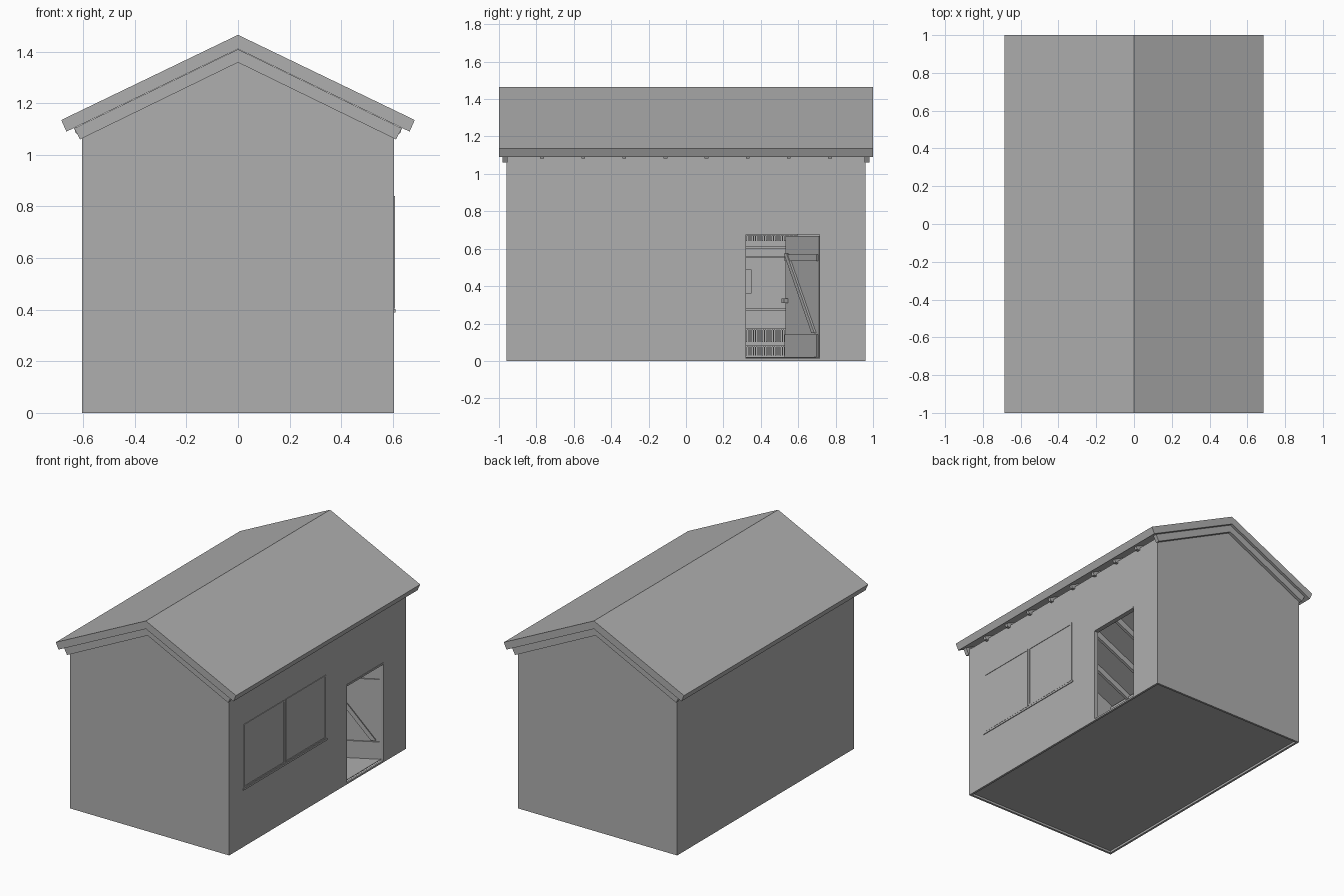
import bpy
import bmesh
from math import radians
from mathutils import Vector

cube = bpy.data.objects.get("Cube")
if cube:
    bpy.data.objects.remove(cube, do_unlink=True)

SHADE = (0.426, 0.426, 0.426, 1)
grey = bpy.data.materials.new("plain_grey")
grey.use_nodes = True
grey.diffuse_color = SHADE
grey.node_tree.nodes["Principled BSDF"].inputs["Base Color"].default_value = SHADE


def prism(bm, profile, axis, a, b):
    """Extrude a profile along x (profile is y,z) or y (profile is x,z)."""
    place = (lambda p: (a, *p)) if axis == "x" else (lambda p: (p[0], a, p[1]))
    face = bm.faces.new([bm.verts.new(place(p)) for p in profile])
    step = Vector((b - a, 0, 0)) if axis == "x" else Vector((0, b - a, 0))
    extruded = bmesh.ops.extrude_face_region(bm, geom=[face])["geom"]
    moved = [g for g in extruded if isinstance(g, bmesh.types.BMVert)]
    bmesh.ops.translate(bm, verts=moved, vec=step)


def box(bm, x, y, z):
    prism(bm, [(y[0], z[0]), (y[1], z[0]), (y[1], z[1]), (y[0], z[1])], "x", *x)


def finish(bm, name, location=(0, 0, 0), turn=0):
    bmesh.ops.recalc_face_normals(bm, faces=bm.faces)
    mesh = bpy.data.meshes.new(name)
    bm.to_mesh(mesh)
    bm.free()
    mesh.materials.append(grey)
    obj = bpy.data.objects.new(name, mesh)
    obj.location = location
    obj.rotation_euler.z = turn
    bpy.context.collection.objects.link(obj)


def mirrored(half):
    """Complete a half profile that starts and ends on the ridge line."""
    return half + [(-x, z) for x, z in reversed(half[1:-1])]


W, L, T = 0.605, 0.96, 0.015
e = L - T

# Gable end walls
for name, s in (("front_wall", -1), ("back_wall", 1)):
    bm = bmesh.new()
    gable = [(-W, 0), (W, 0), (W, 1.115), (0, 1.408), (-W, 1.115)]
    prism(bm, gable, "y", s * e, s * L)
    finish(bm, name)

# Long walls, with the doorway cut out of the left one
bm = bmesh.new()
box(bm, (-W, -W + T), (-e, e), (0, 1.1))
finish(bm, "right_wall")

bm = bmesh.new()
y0, y1, top = 0.32, 0.715, 0.675
prism(bm, [(-e, 0), (y0, 0), (y0, top), (y1, top), (y1, 0), (e, 0), (e, 1.1), (-e, 1.1)],
      "x", W - T, W)
finish(bm, "left_wall")

# Floor, raised slightly above the wall bottoms, and the door threshold
bm = bmesh.new()
box(bm, (-W + T, W - T), (-e, e), (0.015, 0.02))
finish(bm, "floor")
bm = bmesh.new()
box(bm, (W - T, W), (y0, y1), (0, 0.012))
finish(bm, "threshold")

# Roof covering
bm = bmesh.new()
prism(bm, mirrored([(0, 1.465), (0.685, 1.135), (0.665, 1.09), (0, 1.41)]), "y", -1, 1)
finish(bm, "roof")

# Rafters with slim tails under the eaves
rafter = mirrored([(0, 1.409), (0.635, 1.103), (0.628, 1.083), (0.59, 1.083), (0, 1.36)])
bm = bmesh.new()
for i in range(8):
    y = (i - 3.5) * 0.22
    prism(bm, rafter, "y", y - 0.01, y + 0.01)
finish(bm, "rafters")

# Deeper boards along the gable ends
verge = mirrored([(0, 1.409), (0.635, 1.103), (0.612, 1.06), (0, 1.358)])
bm = bmesh.new()
for s in (-1, 1):
    prism(bm, verge, "y", s * (L - 0.005), s * (L + 0.022))
finish(bm, "verge_boards")

# Pair of windows: thin surrounds, flush panes and a sill
bm = bmesh.new()
panes = bmesh.new()
f = 0.01
for a, b in ((-0.80, -0.36), (-0.35, 0.09)):
    for ys, zs in (((a, b), (0.405, 0.405 + f)), ((a, b), (0.84 - f, 0.84)),
                   ((a, a + f), (0.405 + f, 0.84 - f)), ((b - f, b), (0.405 + f, 0.84 - f))):
        box(bm, (W - 0.005, W + 0.004), ys, zs)
    box(panes, (W - 0.005, W + 0.001), (a + f, b - f), (0.405 + f, 0.84 - f))
finish(bm, "window_frames")
finish(panes, "window_panes")
bm = bmesh.new()
box(bm, (W - 0.005, W + 0.005), (-0.81, 0.10), (0.39, 0.403))
finish(bm, "window_sill")

# Doorway lining
bm = bmesh.new()
box(bm, (W - 0.03, W + 0.003), (y0, y1), (top, 0.687))
for y in (y0 - 0.012, y1):
    box(bm, (W - 0.03, W - 0.001), (y, y + 0.012), (0.02, top))
finish(bm, "door_lining")

# Door leaf standing open inwards, with ledges, brace and latch
hinge, turn = (W - T, 0.71, 0), radians(28)
bm = bmesh.new()
box(bm, (-0.38, 0), (0, 0.014), (0.021, 0.668))
finish(bm, "door_leaf", hinge, turn)
bm = bmesh.new()
for low, high in ((0.022, 0.14), (0.535, 0.57)):
    box(bm, (-0.378, -0.01), (-0.008, 0), (low, high))
prism(bm, [(-0.378, 0.575), (-0.345, 0.575), (-0.03, 0.15), (-0.063, 0.15)], "y", -0.012, 0)
finish(bm, "door_ledges_and_brace", hinge, turn)
bm = bmesh.new()
box(bm, (-0.375, -0.35), (-0.025, 0), (0.31, 0.335))
finish(bm, "door_latch", hinge, turn)

# Interior boards and slatted racks on the far wall
inner = -W + T
bm = bmesh.new()
for z in (0.27, 0.55, 0.60):
    box(bm, (inner, inner + 0.02), (-0.2, 0.6), (z, z + 0.012))
finish(bm, "wall_rails")
bm = bmesh.new()
for low, high in ((0.03, 0.075), (0.10, 0.165), (0.64, 0.67)):
    box(bm, (inner, inner + 0.02), (-0.2, 0.6), (high, high + 0.008))
    for i in range(66):
        y = -0.195 + i * 0.012
        box(bm, (inner, inner + 0.015), (y, y + 0.006), (low, high))
finish(bm, "wall_slats")
bm = bmesh.new()
box(bm, (inner, inner + 0.02), (0.05, 0.35), (0.36, 0.49))
finish(bm, "wall_panel")
